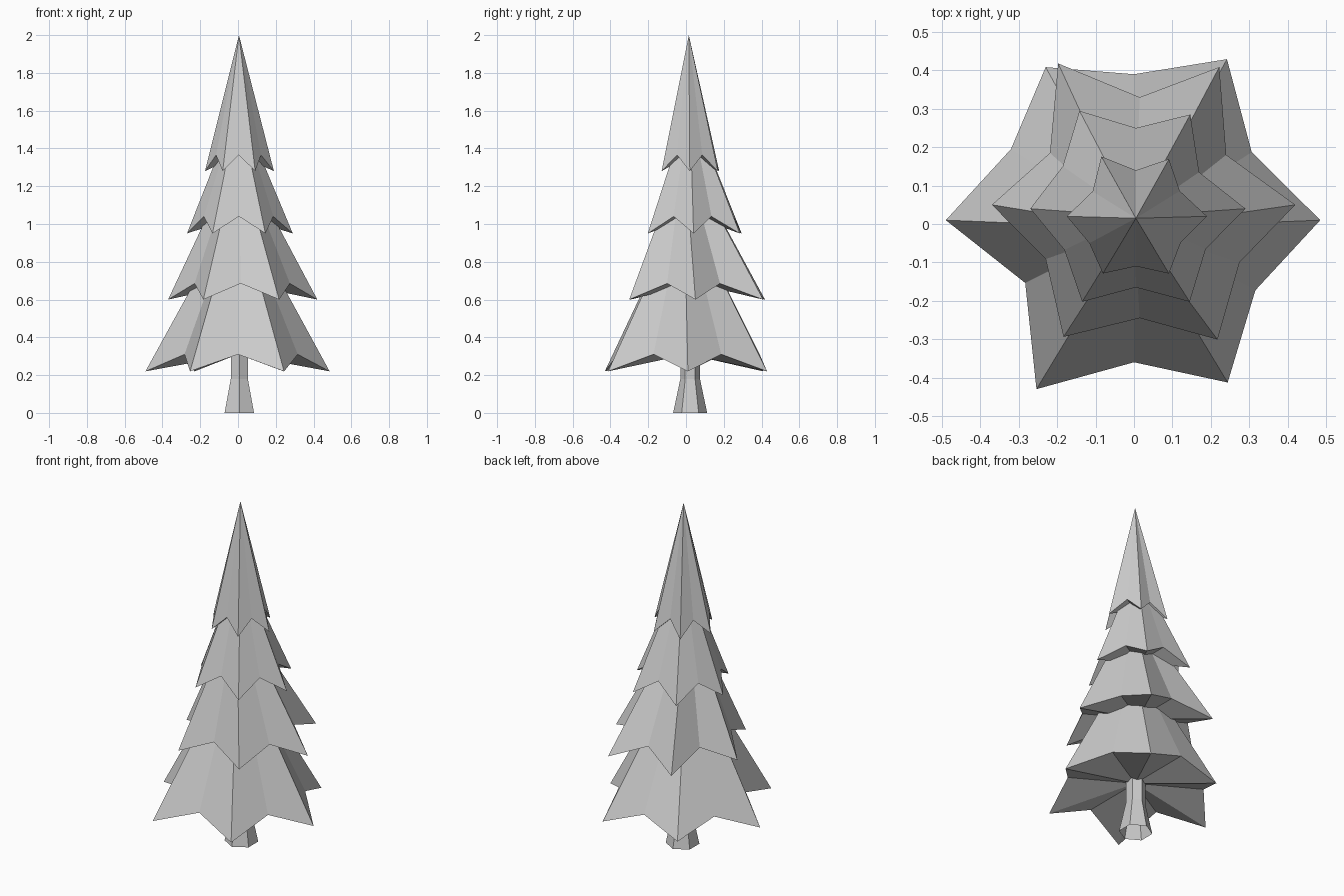
import bpy
import bmesh
from math import cos, sin, radians
from mathutils import Vector

cube = bpy.data.objects.get("Cube")
if cube:
    bpy.data.objects.remove(cube, do_unlink=True)

# Single flat colour
grey = bpy.data.materials.new("light grey")
grey.use_nodes = True
colour = (0.6, 0.6, 0.6, 1)
grey.diffuse_color = colour
grey.node_tree.nodes["Principled BSDF"].inputs["Base Color"].default_value = colour


def polar(centre, radius, angle, z):
    a = radians(angle)
    return Vector((centre[0] + radius * cos(a), centre[1] + radius * sin(a), z))


def finish(bm, name):
    bmesh.ops.recalc_face_normals(bm, faces=bm.faces)
    mesh = bpy.data.meshes.new(name)
    bm.to_mesh(mesh)
    bm.free()
    mesh.materials.append(grey)
    obj = bpy.data.objects.new(name, mesh)
    bpy.context.collection.objects.link(obj)
    return obj


def branch_tier(name, apex, centre, tip_z, notch_z, tips, notches):
    """Six-pointed drooping cone with a closed underside."""
    bm = bmesh.new()
    rim = []
    for i, (tip, notch) in enumerate(zip(tips, notches)):
        rim.append(bm.verts.new(polar(centre, tip, 60 * i, tip_z)))
        rim.append(bm.verts.new(polar(centre, notch, 60 * i + 30, notch_z)))
    top = bm.verts.new(apex)
    under = bm.verts.new((*centre, notch_z))
    for a, b in zip(rim, rim[1:] + rim[:1]):
        bm.faces.new((a, b, top))
        bm.faces.new((b, a, under))
    return finish(bm, name)


# Branch tiers, radii listed anticlockwise from the left side
branch_tier("top_branches", (0.005, 0.015, 2.0), (0.005, 0.02), 1.28, 1.365,
            (.185, .172, .18, .18, .172, .172), (.132, .12, .13, .14, .13, .135))
branch_tier("upper_branches", (0.002, 0.02, 1.64), (0.005, 0.04), 0.95, 1.04,
            (.285, .283, .294, .275, .28, .28), (.19, .21, .22, .215, .205, .21))
branch_tier("middle_branches", (0, -0.01, 1.39), (0.015, 0.05), 0.6, 0.685,
            (.405, .414, .425, .385, .397, .405), (.26, .28, .27, .283, .295, .3))
branch_tier("lower_branches", (0, -0.01, 1.11), (0, 0.01), 0.22, 0.31,
            (.485, .484, .46, .49, .508, .488), (.354, .38, .37, .327, .37, .365))

# Hollow flared trunk, open at the base
bm = bmesh.new()
rings = [[bm.verts.new(polar((0.007, 0.022), r, 60 * i + 30, z)) for i in range(6)]
         for r, z in ((0.09, 0), (0.052, 0.18), (0.052, 0.32))]
for low, high in zip(rings, rings[1:]):
    for i in range(6):
        j = (i + 1) % 6
        bm.faces.new((low[i], low[j], high[j], high[i]))
finish(bm, "trunk")
